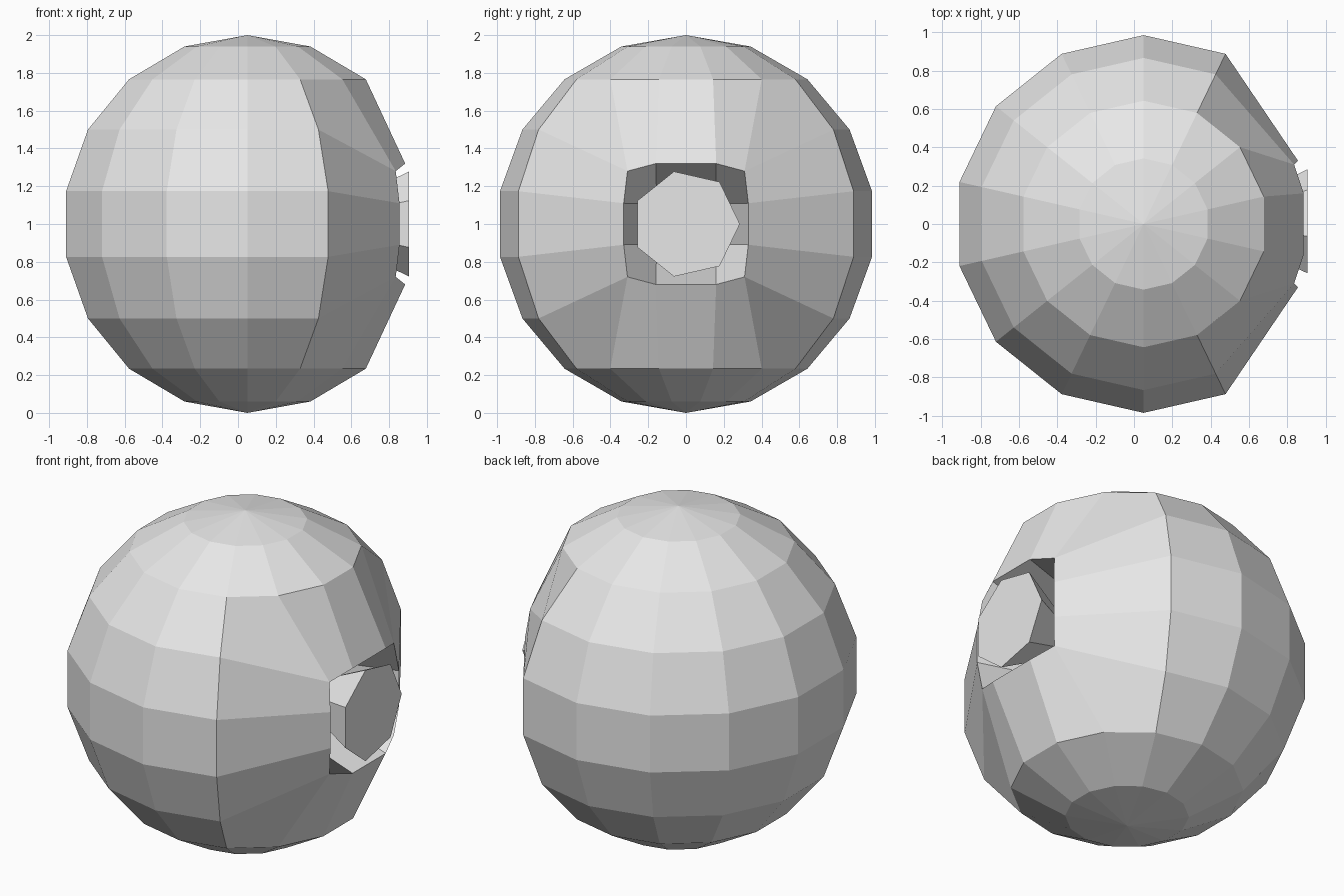
import bpy, bmesh
from math import sin, cos, pi, tau, radians, atan2
from mathutils import Vector

cube = bpy.data.objects.get("Cube")
if cube:
    bpy.data.objects.remove(cube, do_unlink=True)

grey = bpy.data.materials.new("light_grey")
grey.use_nodes = True
grey.diffuse_color = (0.8, 0.8, 0.8, 1)
grey.node_tree.nodes["Principled BSDF"].inputs["Base Color"].default_value = (0.8, 0.8, 0.8, 1)

CENTRE = Vector((0.05, 0, 1))
SEGMENTS, BANDS = 14, 9


def add_object(name, bm):
    bmesh.ops.recalc_face_normals(bm, faces=bm.faces)
    mesh = bpy.data.meshes.new(name)
    bm.to_mesh(mesh)
    bm.free()
    mesh.materials.append(grey)
    obj = bpy.data.objects.new(name, mesh)
    bpy.context.collection.objects.link(obj)
    return obj


# Ball: a half circle spun round the vertical axis
bm = bmesh.new()
arc = [bm.verts.new((0, sin(pi * i / BANDS), cos(pi * i / BANDS)))
       for i in range(BANDS + 1)]
edges = [bm.edges.new(pair) for pair in zip(arc, arc[1:])]
bmesh.ops.spin(bm, geom=arc + edges, cent=(0, 0, 0), axis=(0, 0, 1),
               angle=tau, steps=SEGMENTS)
bmesh.ops.remove_doubles(bm, verts=bm.verts, dist=0.001)
bmesh.ops.translate(bm, verts=bm.verts, vec=CENTRE)

# Socket: the patch on the +x side is drawn in to a rim, its middle pushed deep
# Keys: (outer column, outer row); values: x, and offsets in y and z
socket = {
    (True, True): (0.835, 0.31, 0.28),
    (True, False): (0.855, 0.33, 0.11),
    (False, True): (0.885, 0.16, 0.32),
    (False, False): (0.25, 0.155, 0.105),
}
for v in bm.verts:
    p = v.co - CENTRE
    turn = abs(atan2(p.y, p.x))
    if turn < radians(45) and abs(p.z) < 0.6:
        x, y, z = socket[turn > radians(25), abs(p.z) > 0.3]
        v.co = (x, y if p.y > 0 else -y, 1 + (z if p.z > 0 else -z))
add_object("ball_body", bm)

# Lens: a seven-sided cone with its point inside the socket
bm = bmesh.new()
SIDES, RADIUS = 7, 0.285
rim = [bm.verts.new((0.905, RADIUS * cos(tau * i / SIDES), 1 + RADIUS * sin(tau * i / SIDES)))
       for i in range(SIDES)]
tip = bm.verts.new((0.335, 0, 1))
bm.faces.new(rim)
for i in range(SIDES):
    bm.faces.new((rim[i], tip, rim[(i + 1) % SIDES]))
add_object("lens_cone", bm)
